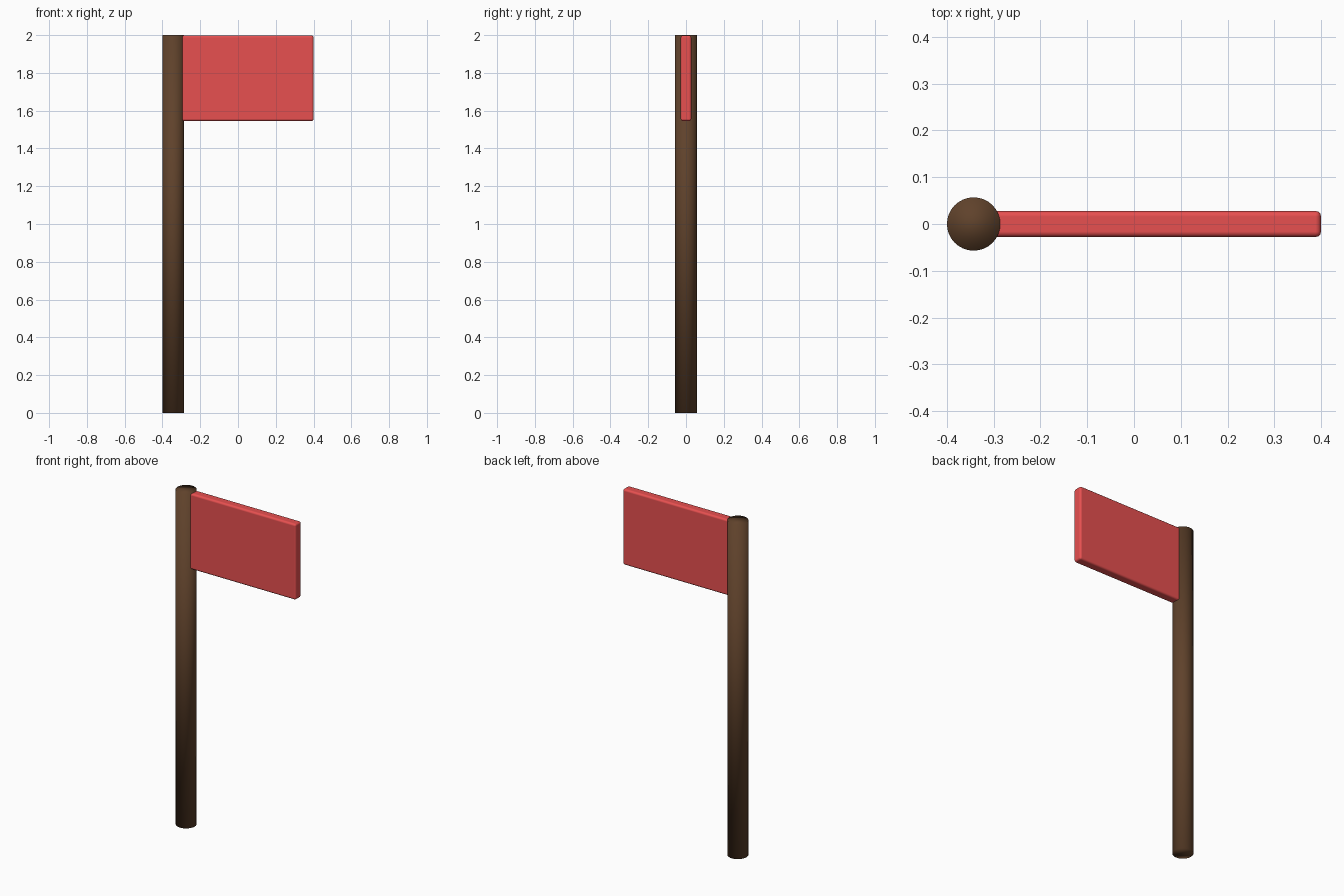
import bpy

if "Cube" in bpy.data.objects:
    bpy.data.objects.remove(bpy.data.objects["Cube"])


def paint(obj, name, color):
    mat = bpy.data.materials.new(name)
    mat.diffuse_color = color
    mat.use_nodes = True
    mat.node_tree.nodes["Principled BSDF"].inputs["Base Color"].default_value = mat.diffuse_color
    obj.data.materials.append(mat)


# Pole: plain cylinder, smooth over the caps as well
R = 0.057
POLE_X = -0.4 + R
bpy.ops.mesh.primitive_cylinder_add(vertices=32, radius=R, depth=2.0, location=(POLE_X, 0, 1.0))
pole = bpy.context.object
pole.name = "pole"
bpy.ops.object.shade_smooth()
paint(pole, "brown_wood", (0.115, 0.054, 0.024, 1))

# Flag: thin slab with rounded edges, its inner end buried in the pole
x0, x1 = POLE_X, 0.4
z0, z1 = 1.545, 1.998
bpy.ops.mesh.primitive_cube_add(size=1, location=((x0 + x1) / 2, 0, (z0 + z1) / 2))
flag = bpy.context.object
flag.name = "flag"
flag.scale = (x1 - x0, 0.056, z1 - z0)
bpy.ops.object.transform_apply(location=False, rotation=False, scale=True)
bevel = flag.modifiers.new("soft_edges", 'BEVEL')
bevel.width = 0.012
bevel.segments = 3
bevel.harden_normals = True
bpy.ops.object.shade_smooth()
paint(flag, "red_cloth", (0.8, 0.08, 0.08, 1))
